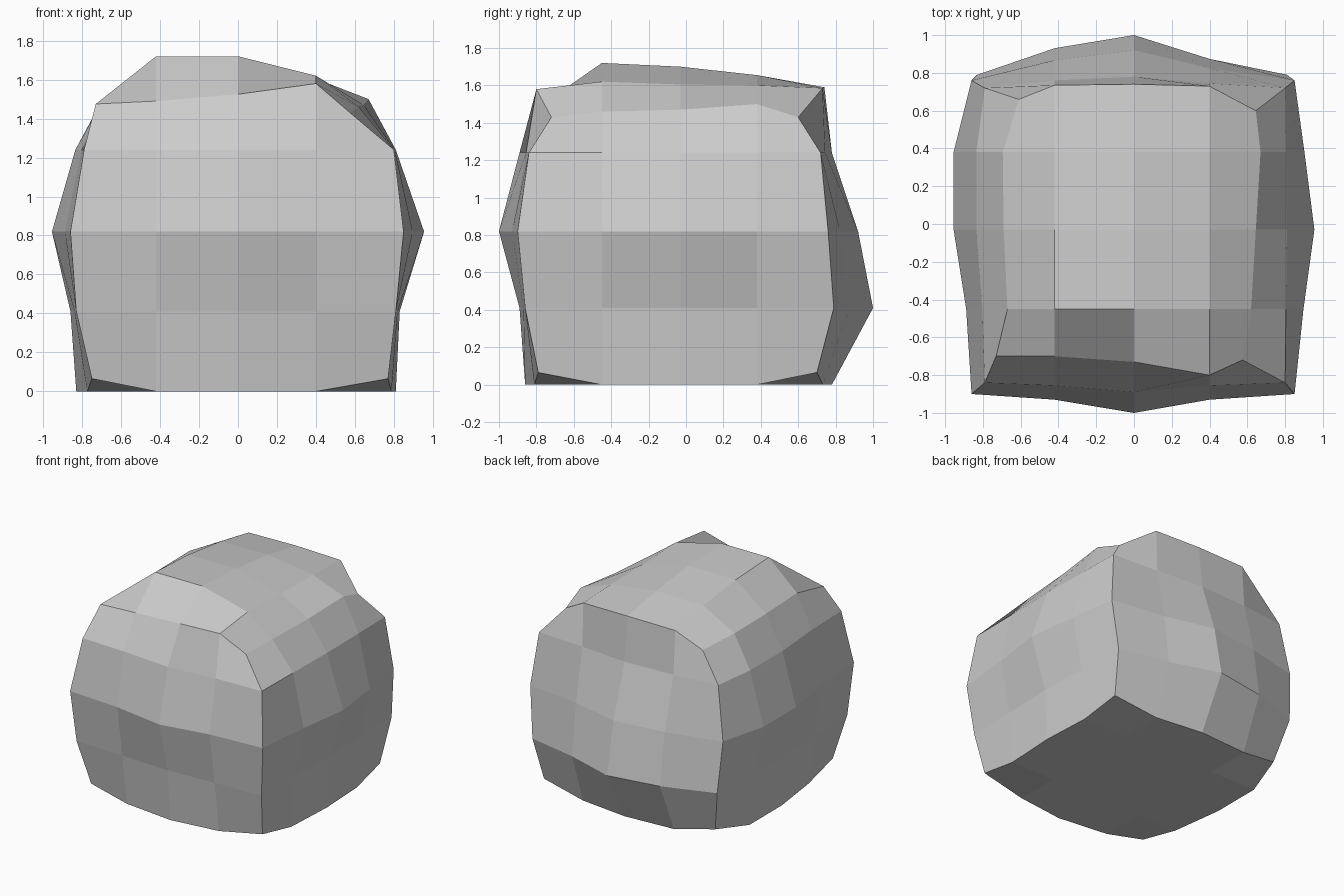
import bpy
import bmesh
from mathutils import Vector

if "Cube" in bpy.data.objects:
    bpy.data.objects.remove(bpy.data.objects["Cube"])

XS = [-0.9, -0.42, 0.0, 0.4, 0.9]
YS = [-0.9, -0.45, -0.03, 0.38, 0.9]

# Per level: height, mid-side extents (front, back, left, right),
# corner extents (front y, back y, left x, right x), corner height
LEVELS = [
    (0.00, -0.86, 0.78, -0.83, 0.81, -0.79, 0.70, -0.75, 0.77, 0.065),
    (0.41, -0.89, 1.00, -0.86, 0.83, -0.86, 0.79, -0.83, 0.81, 0.41),
    (0.82, -1.00, 0.92, -0.955, 0.955, -0.90, 0.76, -0.86, 0.85, 0.82),
    (1.24, -0.89, 0.78, -0.835, 0.81, -0.84, 0.72, -0.79, 0.80, 1.24),
]
# How far each side bulges between its corners and its middle
FRONT = (0, 0.3, 1, 0.3, 0)
BACK = (0, 0.67, 1, 0.4, 0)
LEFT = (0, 0.3, 1, 1, 0)
RIGHT = (0, 0.45, 1, 0.5, 0)

# Top grid: heights by row from front to back, and its rim
TOP_Z = [
    (1.475, 1.49, 1.525, 1.58, 1.43),
    (1.50, 1.72, 1.72, 1.62, 1.46),
    (1.50, 1.70, 1.70, 1.605, 1.47),
    (1.50, 1.65, 1.655, 1.60, 1.50),
    (1.45, 1.585, 1.59, 1.585, 1.43),
]
TOP_FRONT = (-0.70, -0.70, -0.73, -0.80, -0.72)
TOP_BACK = (0.66, 0.735, 0.74, 0.73, 0.60)
TOP_LEFT = (-0.73, -0.67, -0.69, -0.695, -0.61)
TOP_RIGHT = (0.575, 0.62, 0.645, 0.67, 0.645)


def mix(a, b, t):
    return a + (b - a) * t


def point(i, j, k):
    x, y = XS[i], YS[j]
    if k == 4:
        if j in (0, 4):
            y = (TOP_FRONT if j == 0 else TOP_BACK)[i]
        if i in (0, 4):
            x = (TOP_LEFT if i == 0 else TOP_RIGHT)[j]
        return Vector((x, y, TOP_Z[j][i]))
    z, f, b, l, r, cf, cb, cl, cr, cz = LEVELS[k]
    if j == 0:
        y = mix(cf, f, FRONT[i])
    elif j == 4:
        y = mix(cb, b, BACK[i])
    if i == 0:
        x = mix(cl, l, LEFT[j])
    elif i == 4:
        x = mix(cr, r, RIGHT[j])
    if i in (0, 4) and j in (0, 4):
        z = cz
    return Vector((x, y, z))


# Boulder: a cube of 4 x 4 faces per side, shaped by the profiles above
bm = bmesh.new()
verts = {}


def vert(c):
    if c not in verts:
        verts[c] = bm.verts.new(point(*c))
    return verts[c]


for axis in range(3):
    for side in (0, 4):
        for a in range(4):
            for b in range(4):
                quad = []
                for u, v in ((a, b), (a + 1, b), (a + 1, b + 1), (a, b + 1)):
                    c = [u, v]
                    c.insert(axis, side)
                    quad.append(vert(tuple(c)))
                bm.faces.new(quad)
bmesh.ops.recalc_face_normals(bm, faces=bm.faces[:])
mesh = bpy.data.meshes.new("boulder")
bm.to_mesh(mesh)
bm.free()
boulder = bpy.data.objects.new("boulder", mesh)
bpy.context.collection.objects.link(boulder)
